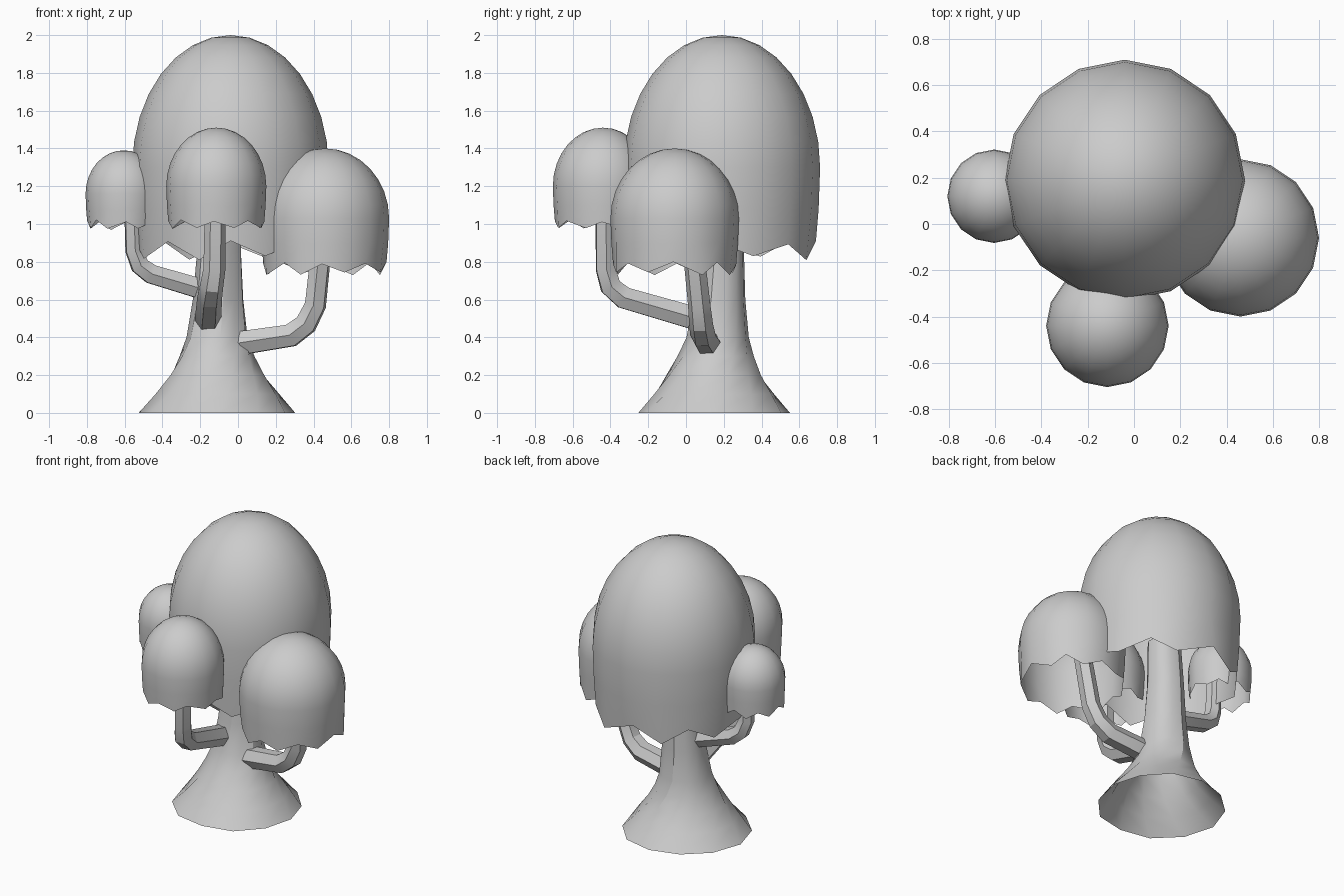
import bpy, bmesh, math, random
from mathutils import Vector

random.seed(4)
if "Cube" in bpy.data.objects:
    bpy.data.objects.remove(bpy.data.objects["Cube"])

grey = bpy.data.materials.new("plain grey")
grey.use_nodes = True
colour = (0.6, 0.6, 0.6, 1)
grey.diffuse_color = colour
grey.node_tree.nodes["Principled BSDF"].inputs["Base Color"].default_value = colour


def make_object(name, bm, angle):
    bmesh.ops.recalc_face_normals(bm, faces=bm.faces)
    mesh = bpy.data.meshes.new(name)
    bm.to_mesh(mesh)
    bm.free()
    mesh.materials.append(grey)
    obj = bpy.data.objects.new(name, mesh)
    bpy.context.collection.objects.link(obj)
    bpy.ops.object.select_all(action="DESELECT")
    obj.select_set(True)
    bpy.context.view_layer.objects.active = obj
    bpy.ops.object.shade_smooth_by_angle(angle=math.radians(angle))
    return obj


def skin(bm, rings):
    """Join neighbouring rings of vertices with quads."""
    for low, high in zip(rings, rings[1:]):
        n = len(low)
        for i in range(n):
            j = (i + 1) % n
            bm.faces.new((low[i], low[j], high[j], high[i]))


def canopy(name, x, y, radius, top, middle, bottom, ragged):
    """Open hollow dome with a ragged rim."""
    bm = bmesh.new()
    sides, steps = 16, 8

    def ring(r, heights, turns):
        return [bm.verts.new((x + r * math.cos(a), y + r * math.sin(a), z))
                for a, z in zip(turns, heights)]

    even = [math.tau * i / sides for i in range(sides)]
    rim_z = [bottom + ragged * (1 if i % 2 == 0 else -1) * random.uniform(0.6, 1.2)
             for i in range(sides)]
    rim_turns = [a + random.uniform(-0.08, 0.08) for a in even]
    rings = [ring(radius * 0.96, rim_z, rim_turns)]
    lower = bottom + (middle - bottom) * 0.5
    rings.append(ring(radius * 0.985, [lower] * sides, even))
    for k in range(steps):
        t = math.pi / 2 * k / steps
        z = middle + (top - middle) * math.sin(t)
        rings.append(ring(radius * math.cos(t), [z] * sides, even))
    skin(bm, rings)
    tip = bm.verts.new((x, y, top))
    last = rings[-1]
    for i in range(sides):
        bm.faces.new((last[i], last[(i + 1) % sides], tip))
    return make_object(name, bm, 60)


def branch(name, points, radius, sides=6):
    """Hexagonal tube that follows a bent path."""
    bm = bmesh.new()
    path = [Vector(p) for p in points]
    heading = path[-1] - path[0]
    side = Vector((-heading.y, heading.x, 0)).normalized()
    rings = []
    for i, p in enumerate(path):
        before = (p - path[max(i - 1, 0)]).normalized()
        after = (path[min(i + 1, len(path) - 1)] - p).normalized()
        along = (before + after).normalized()
        across = (side - along * side.dot(along)).normalized()
        up = along.cross(across)
        r = radius * (1.1 - 0.25 * i / (len(path) - 1))
        turns = [math.tau * k / sides for k in range(sides)]
        rings.append([bm.verts.new(p + across * r * math.cos(a) + up * r * math.sin(a))
                      for a in turns])
    skin(bm, rings)
    bm.faces.new(rings[0])
    bm.faces.new(rings[-1])
    return make_object(name, bm, 25)


# Flared, twisted trunk, open at the foot
bm = bmesh.new()
sides = 12
# height, centre x, centre y, radius, twist in degrees
levels = [(0, -0.10, 0.15, 0.42, 0), (0.1, -0.10, 0.15, 0.335, 8),
          (0.2, -0.105, 0.15, 0.26, 17), (0.3, -0.11, 0.16, 0.205, 27),
          (0.4, -0.11, 0.17, 0.168, 36), (0.6, -0.105, 0.18, 0.14, 40),
          (0.85, -0.10, 0.19, 0.123, 42), (1.15, -0.09, 0.19, 0.11, 42)]
wobble = [random.uniform(0.94, 1.02) for _ in range(sides)]
rings = []
for z, cx, cy, r, twist in levels:
    ring = []
    for i in range(sides):
        a = math.tau * i / sides + math.radians(twist)
        ring.append(bm.verts.new((cx + r * wobble[i] * math.cos(a),
                                  cy + r * wobble[i] * math.sin(a), z)))
    rings.append(ring)
skin(bm, rings)
bm.faces.new(rings[-1])
make_object("trunk", bm, 32)

# Leaf domes
canopy("main_canopy", -0.04, 0.19, 0.52, 2.0, 1.3, 0.86, 0.045)
canopy("front_canopy", -0.115, -0.44, 0.265, 1.51, 1.2, 0.995, 0.022)
canopy("left_canopy", 0.46, -0.06, 0.34, 1.4, 1.03, 0.765, 0.03)
canopy("right_canopy", -0.605, 0.12, 0.202, 1.39, 1.16, 0.995, 0.022)

# Branches that carry the small domes
branch("front_branch", [(-0.16, 0.12, 0.48), (-0.15, -0.33, 0.61), (-0.14, -0.40, 0.67),
                        (-0.125, -0.425, 0.76), (-0.12, -0.43, 1.15)], 0.064)
branch("left_branch", [(-0.05, 0.12, 0.36), (0.28, 0.09, 0.41), (0.36, 0.08, 0.47),
                       (0.41, 0.07, 0.57), (0.45, 0.03, 0.95)], 0.066)
branch("right_branch", [(-0.14, 0.17, 0.64), (-0.46, 0.14, 0.735), (-0.52, 0.13, 0.78),
                        (-0.55, 0.12, 0.86), (-0.56, 0.12, 1.15)], 0.056)
